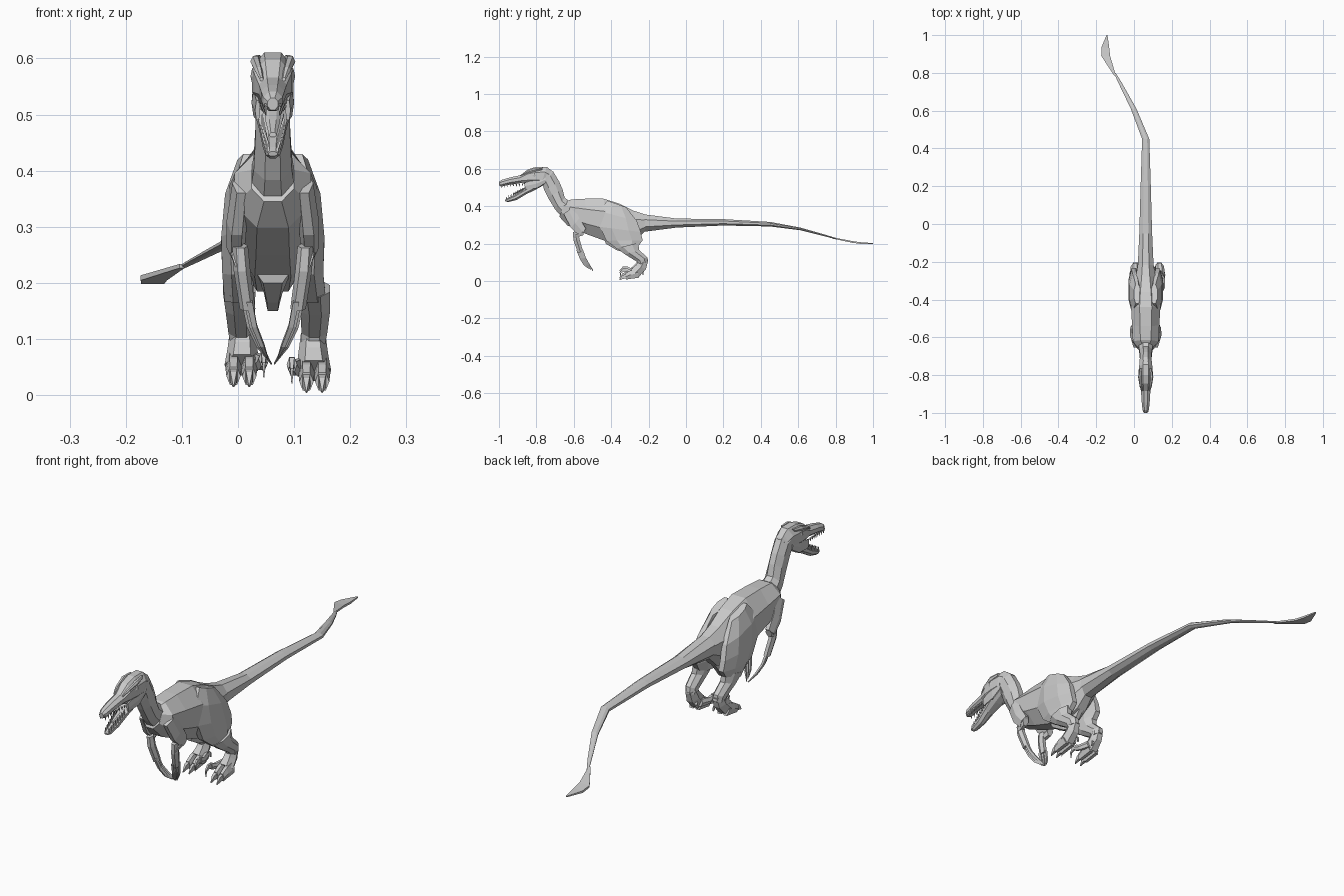
import bpy, bmesh, math

C = 0.062  # centre line of the animal


def loft(name, rings, n=8):
    """Skin rings (x, y1, z1, y2, z2, half_width); 1 and 2 are opposite edges of the ring."""
    bm = bmesh.new()
    k = 1 / math.cos(math.pi / n)
    loops = []
    for x, y1, z1, y2, z2, w in rings:
        loop = []
        for i in range(n):
            a = 2 * math.pi * (i + 0.5) / n
            c, s = math.cos(a) * k / 2, math.sin(a) * k
            if n == 4:
                c, s = c * 0.9, s * 0.9
            loop.append(bm.verts.new((x + s * w, (y1 + y2) / 2 + c * (y1 - y2),
                                      (z1 + z2) / 2 + c * (z1 - z2))))
        loops.append(loop)
    for a, b in zip(loops, loops[1:]):
        for i in range(n):
            j = (i + 1) % n
            bm.faces.new((a[i], a[j], b[j], b[i]))
    bm.faces.new(loops[0])
    bm.faces.new(loops[-1][::-1])
    bmesh.ops.recalc_face_normals(bm, faces=bm.faces)
    me = bpy.data.meshes.new(name)
    bm.to_mesh(me)
    bm.free()
    ob = bpy.data.objects.new(name, me)
    bpy.context.collection.objects.link(ob)
    return ob


def mid(name, rings, n=8):
    """Loft on the centre line: rings without x."""
    return loft(name, [(C,) + r for r in rings], n)


def side(name, s, rings, n=6, dx=0, dz=0):
    """Loft for a left (s=-1) or right (s=1) part."""
    return loft(name, [(C + s * (r[0] + dx), r[1], r[2] + dz, r[3], r[4] + dz, r[5])
                       for r in rings], n)


# trunk
mid("body", [(-.642, .425, -.678, .345, .038), (-.615, .436, -.635, .298, .068),
             (-.54, .44, -.53, .25, .072), (-.44, .44, -.42, .21, .078),
             (-.36, .415, -.34, .185, .068), (-.28, .376, -.265, .22, .052),
             (-.20, .35, -.22, .265, .040)])
mid("pelvis_keel", [(-.44, .25, -.43, .2, .03), (-.37, .23, -.37, .165, .018),
                    (-.31, .24, -.32, .15, .016), (-.26, .27, -.25, .24, .016)], 6)

# neck
mid("neck", [(-.62, .425, -.675, .355, .038), (-.648, .445, -.70, .383, .034),
             (-.66, .49, -.738, .446, .031), (-.677, .53, -.757, .485, .031),
             (-.71, .585, -.765, .51, .032), (-.745, .605, -.785, .515, .034)])

# tail with its sideways bend, then the flat fan
loft("tail", [(C, -.22, .356, -.235, .262, .042), (C, -.05, .334, -.05, .286, .034),
              (C, .2, .331, .2, .297, .027), (C, .45, .316, .45, .292, .019),
              (-.002, .61, .286, .61, .272, .015), (-.075, .75, .246, .75, .237, .009),
              (-.102, .8, .231, .8, .224, .005)])
loft("tail_fan", [(-.1, .785, .234, .785, .226, .005), (-.15, .89, .214, .89, .204, .026),
                  (-.152, .935, .208, .935, .198, .023), (-.143, 1.0, .203, 1.0, .198, .003)], 4)

# skull and jaws
mid("skull", [(-.705, .58, -.745, .525, .026), (-.745, .611, -.775, .512, .036),
              (-.80, .611, -.81, .51, .037), (-.845, .597, -.85, .515, .033),
              (-.885, .566, -.88, .524, .025), (-.945, .553, -.945, .515, .021),
              (-.985, .541, -.982, .506, .017), (-1.0, .53, -.998, .508, .009)])
mid("lower_jaw", [(-.755, .55, -.745, .522, .031), (-.82, .52, -.805, .488, .031),
                  (-.865, .492, -.855, .464, .024), (-.915, .463, -.905, .434, .018),
                  (-.955, .442, -.95, .422, .013), (-.968, .434, -.966, .426, .008)])
mid("tongue", [(-.82, .522, -.82, .51, .014), (-.88, .492, -.88, .482, .011),
               (-.925, .468, -.925, .46, .006)], 6)

for s, label in ((-1, "left"), (1, "right")):
    # brow ridge, eye and cheek
    side(label + "_brow", s, [(.026, -.765, .606, -.77, .594, .006), (.031, -.81, .604, -.81, .585, .008),
                              (.025, -.86, .585, -.86, .572, .006), (.02, -.885, .566, -.885, .56, .003)])
    side(label + "_eye", s, [(.033, -.795, .575, -.795, .56, .002), (.034, -.81, .582, -.81, .555, .005),
                             (.032, -.825, .573, -.825, .562, .002)])
    side(label + "_cheek", s, [(.028, -.75, .56, -.75, .525, .007), (.031, -.80, .545, -.795, .497, .006),
                               (.027, -.865, .525, -.86, .49, .004)])
    # teeth in both jaws
    for i in range(8):
        t = i / 7
        y = -.99 + .115 * t
        side(label + "_upper_tooth", s, [(.012 + .009 * t, y - .005, .52, y + .005, .52, .003),
                                         (.012 + .009 * t, y + .002, .498 + .01 * t, y + .003, .498 + .01 * t, .0005)], 4)
        y, z = -.96 + .085 * t, .432 + .048 * t
        side(label + "_lower_tooth", s, [(.008 + .011 * t, y - .004, z, y + .005, z, .003),
                                         (.008 + .011 * t, y, z + .022, y + .001, z + .022, .0005)], 4)

    # arm folded under the chest
    side(label + "_upper_arm", s, [(.056, -.655, .36, -.60, .395, .014), (.064, -.615, .285, -.57, .335, .016),
                                   (.066, -.572, .245, -.535, .28, .014)])
    side(label + "_forearm", s, [(.066, -.55, .245, -.54, .28, .013), (.06, -.60, .228, -.585, .266, .011)])
    side(label + "_hand", s, [(.058, -.605, .262, -.575, .27, .012), (.055, -.602, .22, -.57, .226, .013),
                              (.045, -.578, .15, -.55, .158, .012)])
    for k in range(3):
        d = .011 * (k - 1)
        side(label + "_finger", s, [(.046 + d * .4, -.576 + d, .165, -.562 + d, .17, .006),
                                    (.037 + d * .4, -.558 + d, .12, -.546 + d, .126, .005),
                                    (.022 + d * .3, -.537 + d, .085, -.527 + d, .092, .004),
                                    (.006 - d * .3, -.51 + d, .06 - d * .5, -.507 + d, .063 - d * .5, .001)], 4)

    # hind leg: the right foot stands a little wider and lower than the left
    dx, dz = (0, .01) if s < 0 else (.018, 0)
    side(label + "_thigh", s, [(.045, -.42, .43, -.32, .395, .018), (.058, -.465, .375, -.262, .32, .027),
                               (.064, -.462, .29, -.242, .262, .028), (.062, -.425, .215, -.232, .218, .028),
                               (.06 + dx / 2, -.36, .165, -.265, .172, .026)], 8)
    side(label + "_shank", s, [(.06 + dx * .7, -.37, .175, -.255, .205, .029), (.058 + dx, -.325, .142, -.25, .165, .026),
                               (.056 + dx, -.262, .103, -.207, .127, .023), (.054 + dx, -.255, .085, -.203, .10, .021)], 8)
    side(label + "_metatarsus", s, [(.054, -.245, .115, -.203, .105, .019), (.054, -.268, .085, -.215, .062, .023),
                                    (.055, -.292, .062, -.25, .025, .027)], 6, dx, dz)
    for x in (.042, .07):
        side(label + "_toe", s, [(x, -.265, .066, -.25, .018, .013), (x, -.30, .055, -.295, .012, .012),
                                 (x, -.325, .04, -.32, .008, .011)], 6, dx, dz)
        side(label + "_toe_claw", s, [(x, -.318, .04, -.318, .014, .008), (x, -.34, .032, -.338, .01, .006),
                                      (x, -.357, .008, -.355, .004, .001)], 4, dx, dz)
    # raised inner toe with sickle claw
    side(label + "_inner_toe", s, [(.03, -.255, .065, -.25, .035, .009), (.019, -.295, .06, -.29, .035, .009),
                                   (.016, -.32, .068, -.318, .042, .008)], 6, dx, dz)
    side(label + "_sickle_claw", s, [(.016, -.31, .068, -.312, .045, .006), (.016, -.338, .068, -.333, .05, .005),
                                     (.016, -.355, .048, -.347, .043, .003), (.016, -.352, .022, -.35, .021, .001)], 4, dx, dz)
    # small back toe
    side(label + "_dew_toe", s, [(.034, -.235, .06, -.225, .05, .006), (.028, -.235, .035, -.228, .033, .002)], 4, dx, dz)
